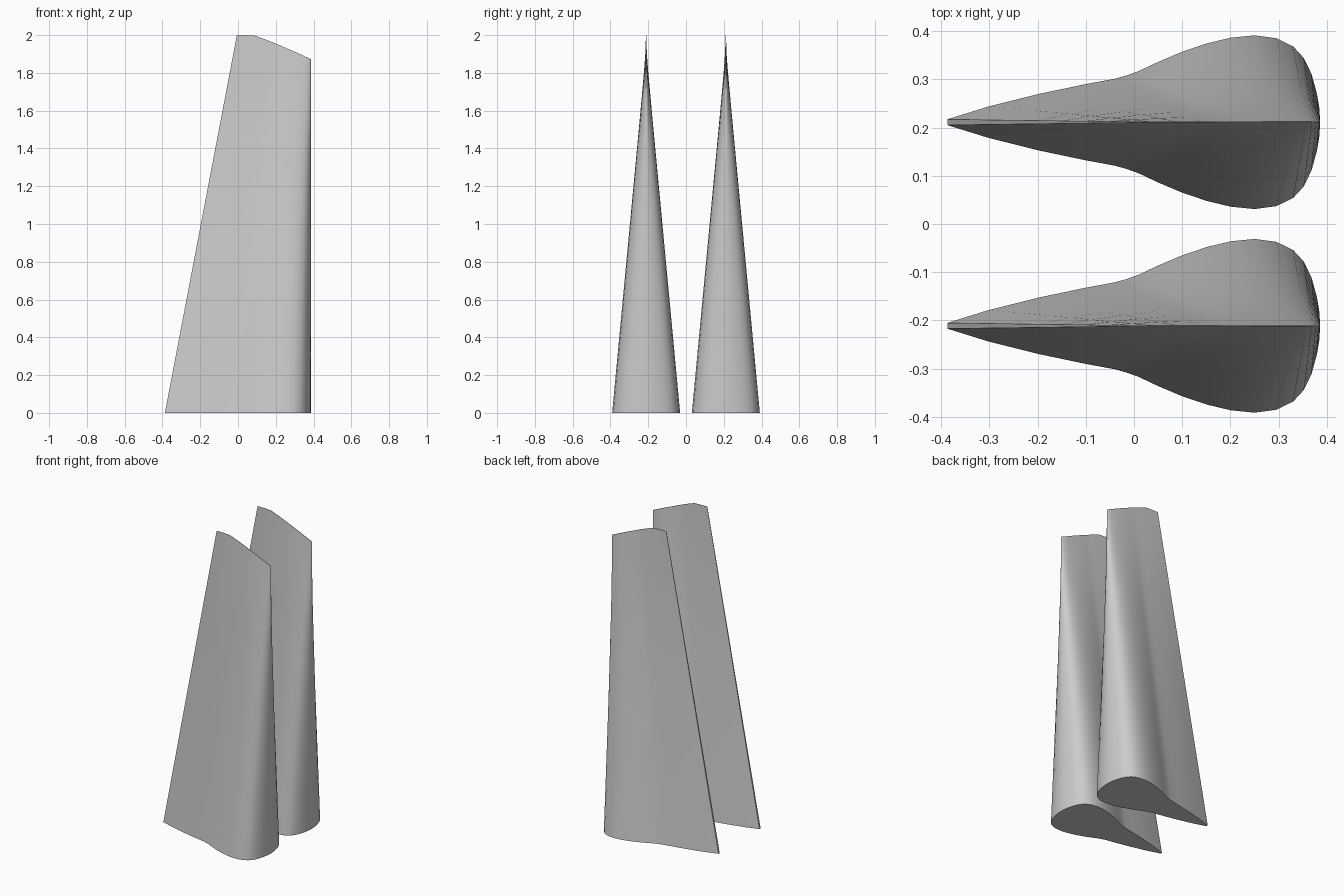
import bpy, bmesh, math

cube = bpy.data.objects.get("Cube")
if cube:
    bpy.data.objects.remove(cube, do_unlink=True)

grey = bpy.data.materials.new("plain grey")
grey.use_nodes = True
grey.diffuse_color = (0.6, 0.6, 0.6, 1)
grey.node_tree.nodes["Principled BSDF"].inputs["Base Color"].default_value = (0.6, 0.6, 0.6, 1)

# Root section: chord position and half thickness, from trailing to leading edge
SECTION = [(-0.387, 0.006), (-0.3, 0.033), (-0.2, 0.058), (-0.1, 0.079), (-0.04, 0.09),
           (-0.015, 0.097), (0.01, 0.106), (0.05, 0.125), (0.1, 0.146), (0.15, 0.163),
           (0.2, 0.175), (0.25, 0.18), (0.295, 0.174), (0.33, 0.157), (0.352, 0.133),
           (0.368, 0.1), (0.379, 0.06), (0.384, 0.03), (0.386, 0)]
# Tip outline: chord position and height
TIP = [(-0.006, 2), (0.075, 2), (0.1, 1.995), (0.2, 1.955), (0.3, 1.912), (0.386, 1.873)]
LEVELS = 8


def tip_height(x):
    for (x0, z0), (x1, z1) in zip(TIP, TIP[1:]):
        if x <= x1:
            return z0 + (z1 - z0) * (x - x0) / (x1 - x0)
    return TIP[-1][1]


def make_blade(name, y_centre):
    """Ruled loft from the thick root to a thin sloping tip."""
    outline = SECTION + [(x, -h) for x, h in reversed(SECTION[:-1])]
    lead = SECTION[-1][0]
    bm = bmesh.new()
    rings = []
    for level in range(LEVELS + 1):
        t = level / LEVELS
        ring = []
        for x, y in outline:
            tip_x = lead - (lead - x) * 0.507
            tip_y = math.copysign(min(abs(y), 0.001), y)
            ring.append(bm.verts.new((x + (tip_x - x) * t,
                                      y_centre + y + (tip_y - y) * t,
                                      tip_height(tip_x) * t)))
        rings.append(ring)
    n = len(outline)
    for low, high in zip(rings, rings[1:]):
        for i in range(n):
            j = (i + 1) % n
            bm.faces.new((low[i], low[j], high[j], high[i]))
    # Root cap, and a tip cap made of strips between the two sides
    bm.faces.new(rings[0])
    top = rings[-1]
    for i in range(len(SECTION) - 2):
        bm.faces.new((top[i], top[i + 1], top[n - 2 - i], top[n - 1 - i]))
    k = len(SECTION) - 1
    bm.faces.new((top[k - 1], top[k], top[k + 1]))
    bmesh.ops.recalc_face_normals(bm, faces=bm.faces)
    mesh = bpy.data.meshes.new(name)
    bm.to_mesh(mesh)
    bm.free()
    mesh.materials.append(grey)
    blade = bpy.data.objects.new(name, mesh)
    bpy.context.collection.objects.link(blade)
    bpy.ops.object.select_all(action='DESELECT')
    blade.select_set(True)
    bpy.context.view_layer.objects.active = blade
    bpy.ops.object.shade_smooth_by_angle(angle=math.radians(40))


make_blade("front_blade", -0.211)
make_blade("back_blade", 0.211)
